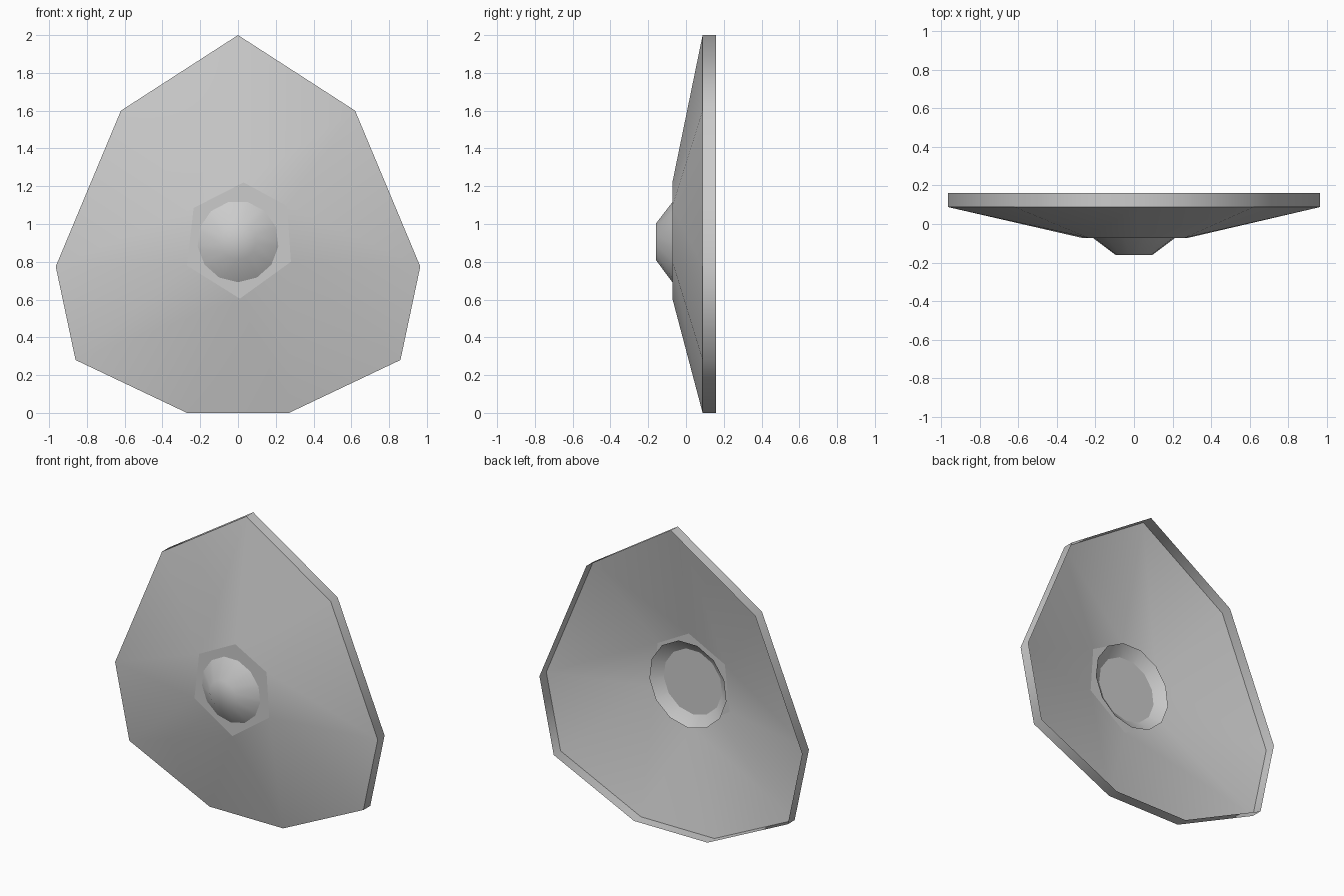
import bpy, bmesh, math

if "Cube" in bpy.data.objects:
    bpy.data.objects.remove(bpy.data.objects["Cube"])

steel = bpy.data.materials.new("steel grey")
steel.diffuse_color = (0.6, 0.6, 0.6, 1)
steel.use_nodes = True
steel.node_tree.nodes["Principled BSDF"].inputs["Base Color"].default_value = steel.diffuse_color


def finish(name, bm):
    """Turn a bmesh into a smooth-shaded steel object."""
    me = bpy.data.meshes.new(name)
    bm.to_mesh(me)
    bm.free()
    ob = bpy.data.objects.new(name, me)
    bpy.context.collection.objects.link(ob)
    me.materials.append(steel)
    bpy.ops.object.select_all(action='DESELECT')
    ob.select_set(True)
    bpy.context.view_layer.objects.active = ob
    bpy.ops.object.shade_smooth_by_angle(angle=math.radians(70))
    return ob


def ring(bm, pts, y):
    return [bm.verts.new((x, y, z)) for x, z in pts]


def band(bm, a, b):
    """Quads between two rings with the same number of points."""
    n = len(a)
    for i in range(n):
        j = (i + 1) % n
        bm.faces.new((a[i], a[j], b[j], b[i]))


# shield plate: nine-sided rim, sloping front, flat six-sided centre, open back
half = [(0.62, 1.6), (0.965, 0.775), (0.86, 0.28), (0.27, 0)]
outline = [(0, 2)] + half + [(-x, z) for x, z in reversed(half)]
hexagon = [(0.03, 1.22), (0.26, 1.095), (0.28, 0.80),
           (0.01, 0.605), (-0.27, 0.78), (-0.235, 1.085)]
bm = bmesh.new()
back, front = ring(bm, outline, 0.16), ring(bm, outline, 0.088)
centre = ring(bm, hexagon, -0.072)
band(bm, back, front)
bm.faces.new(centre)


# sloping front: walk both rings clockwise, always advancing the nearer angle
def turn(v):
    return math.atan2(v.co.x, v.co.z - 0.905) % math.tau


i = j = 0
while i < 9 or j < 6:
    a, b = front[i % 9], centre[j % 6]
    na = turn(front[i + 1]) if i + 1 < 9 else math.tau
    nb = turn(centre[j + 1]) if j + 1 < 6 else math.tau + 0.1
    if j >= 6 or (i < 9 and na <= nb):
        i += 1
        bm.faces.new((a, b, front[i % 9]))
    else:
        j += 1
        bm.faces.new((a, b, centre[j % 6]))
bmesh.ops.recalc_face_normals(bm, faces=bm.faces)
bm.faces.ensure_lookup_table()
if bm.faces[9].normal.y > 0:
    bmesh.ops.reverse_faces(bm, faces=bm.faces)
plate = finish("shield_plate", bm)
plate.data.polygons[9].use_smooth = False   # flat centre

# boss: hollow thirteen-sided cone that passes through the flat centre
bm = bmesh.new()
N = 13


def circle(r):
    return [(r * math.sin(math.tau * k / N), 0.907 - r * math.cos(math.tau * k / N))
            for k in range(N)]


tip, base = ring(bm, circle(0.097), -0.16), ring(bm, circle(0.285), -0.02)
band(bm, base, tip)
cap = bm.faces.new(tip)
bmesh.ops.recalc_face_normals(bm, faces=bm.faces)
if cap.normal.y > 0:
    bmesh.ops.reverse_faces(bm, faces=bm.faces)
finish("boss", bm)
